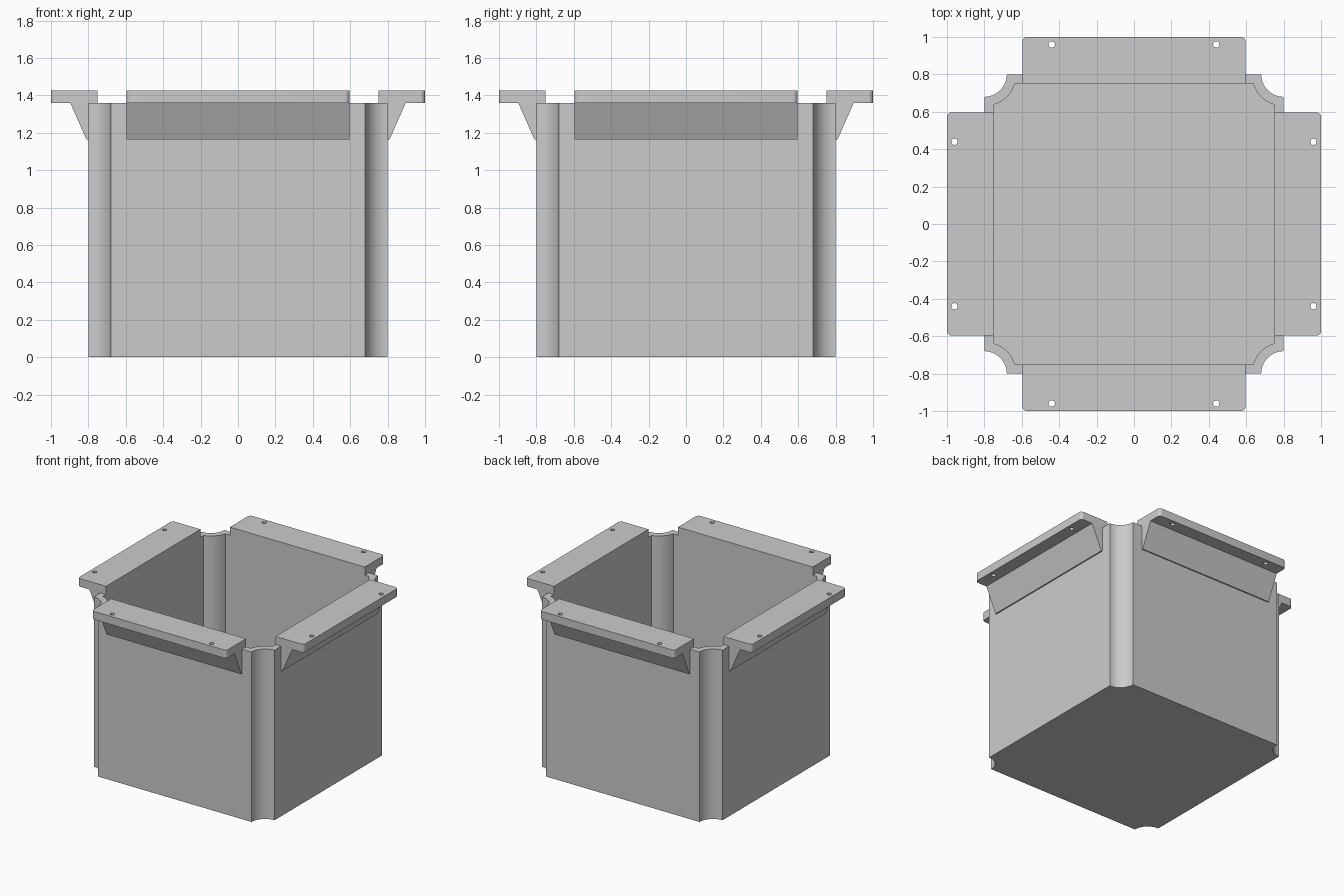
import bpy
import bmesh
from math import pi, sin, cos, asin, radians
from mathutils import Matrix, Vector

cube = bpy.data.objects.get("Cube")
if cube:
    bpy.data.objects.remove(cube, do_unlink=True)

grey = bpy.data.materials.new("plain grey")
grey.use_nodes = True
grey.diffuse_color = (0.6, 0.6, 0.6, 1)
grey.node_tree.nodes["Principled BSDF"].inputs["Base Color"].default_value = (0.6, 0.6, 0.6, 1)

HALF, INNER = 0.8, 0.75          # outer and inner wall distance
WALL_TOP, TOP, FLOOR = 1.36, 1.425, 0.05
WIDTH = 0.597                    # half width of each flange


def finish(bm, name):
    bmesh.ops.recalc_face_normals(bm, faces=bm.faces)
    mesh = bpy.data.meshes.new(name)
    bm.to_mesh(mesh)
    bm.free()
    mesh.materials.append(grey)
    ob = bpy.data.objects.new(name, mesh)
    bpy.context.collection.objects.link(ob)
    return ob


def activate(ob):
    bpy.ops.object.select_all(action='DESELECT')
    ob.select_set(True)
    bpy.context.view_layer.objects.active = ob


def smooth(ob):
    activate(ob)
    bpy.ops.object.shade_smooth_by_angle(angle=radians(30))


def prism(bm, points, offset):
    """Extrude a closed outline along an offset."""
    a = [bm.verts.new(p) for p in points]
    b = [bm.verts.new(Vector(p) + Vector(offset)) for p in points]
    bm.faces.new(a)
    bm.faces.new(b)
    bridge(bm, a, b)


def bridge(bm, a, b):
    for i in range(len(a)):
        j = (i + 1) % len(a)
        bm.faces.new((a[i], a[j], b[j], b[i]))


def notched_square(half, radius, steps=16):
    """Square outline with a concave scoop centred on each outer corner."""
    start = asin((HALF - half) / radius)
    points = []
    for k in range(4):
        turn = Matrix.Rotation(k * pi / 2, 2)
        for i in range(steps + 1):
            t = start + (pi / 2 - 2 * start) * i / steps
            p = Vector((HALF - radius * sin(t), HALF - radius * cos(t)))
            # Run each scoop anticlockwise around the box
            points.append(turn @ p)
    return points


# Open box with scooped corners
bm = bmesh.new()
outer = notched_square(HALF, 0.12)
inner = notched_square(INNER, 0.17)
rings = [[bm.verts.new((p.x, p.y, z)) for p in outline]
         for outline, z in ((outer, 0), (outer, WALL_TOP), (inner, WALL_TOP), (inner, FLOOR))]
for a, b in zip(rings, rings[1:]):
    bridge(bm, a, b)
bm.faces.new(rings[0])
bm.faces.new(rings[-1])
smooth(finish(bm, "box_shell"))

# Mounting flange and sloped support on each side
for k, side in enumerate(("front", "left", "back", "right")):
    turn = Matrix.Rotation(k * pi / 2, 4, 'Z')

    # Plate with rounded outer corners
    r = 0.025
    outline = [(WIDTH, -INNER, WALL_TOP), (-WIDTH, -INNER, WALL_TOP)]
    for sx, a0 in ((-1, pi), (1, 1.5 * pi)):
        for i in range(7):
            a = a0 + pi / 2 * i / 6
            outline.append((sx * (WIDTH - r) + r * cos(a), -1 + r + r * sin(a), WALL_TOP))
    bm = bmesh.new()
    prism(bm, outline, (0, 0, TOP - WALL_TOP))
    plate = finish(bm, side + "_flange")

    # Screw holes
    bm = bmesh.new()
    for x in (-0.44, 0.44):
        bmesh.ops.create_cone(bm, cap_ends=True, segments=24, radius1=0.017, radius2=0.017,
                              depth=0.3, matrix=Matrix.Translation((x, -0.96, TOP)))
    cutter = finish(bm, "hole_cutter")
    cutter.hide_render = True
    mod = plate.modifiers.new("holes", 'BOOLEAN')
    mod.operation = 'DIFFERENCE'
    mod.solver = 'EXACT'
    mod.object = cutter
    activate(plate)
    bpy.ops.object.modifier_apply(modifier=mod.name)
    bpy.data.objects.remove(cutter, do_unlink=True)
    plate.data.transform(turn)
    smooth(plate)

    # Wedge under the plate
    bm = bmesh.new()
    profile = ((0.8, 1.163), (0.81, 1.163), (0.897, WALL_TOP), (0.8, WALL_TOP))
    prism(bm, [(-WIDTH, -y, z) for y, z in profile], (2 * WIDTH, 0, 0))
    bm.transform(turn)
    finish(bm, side + "_support")
